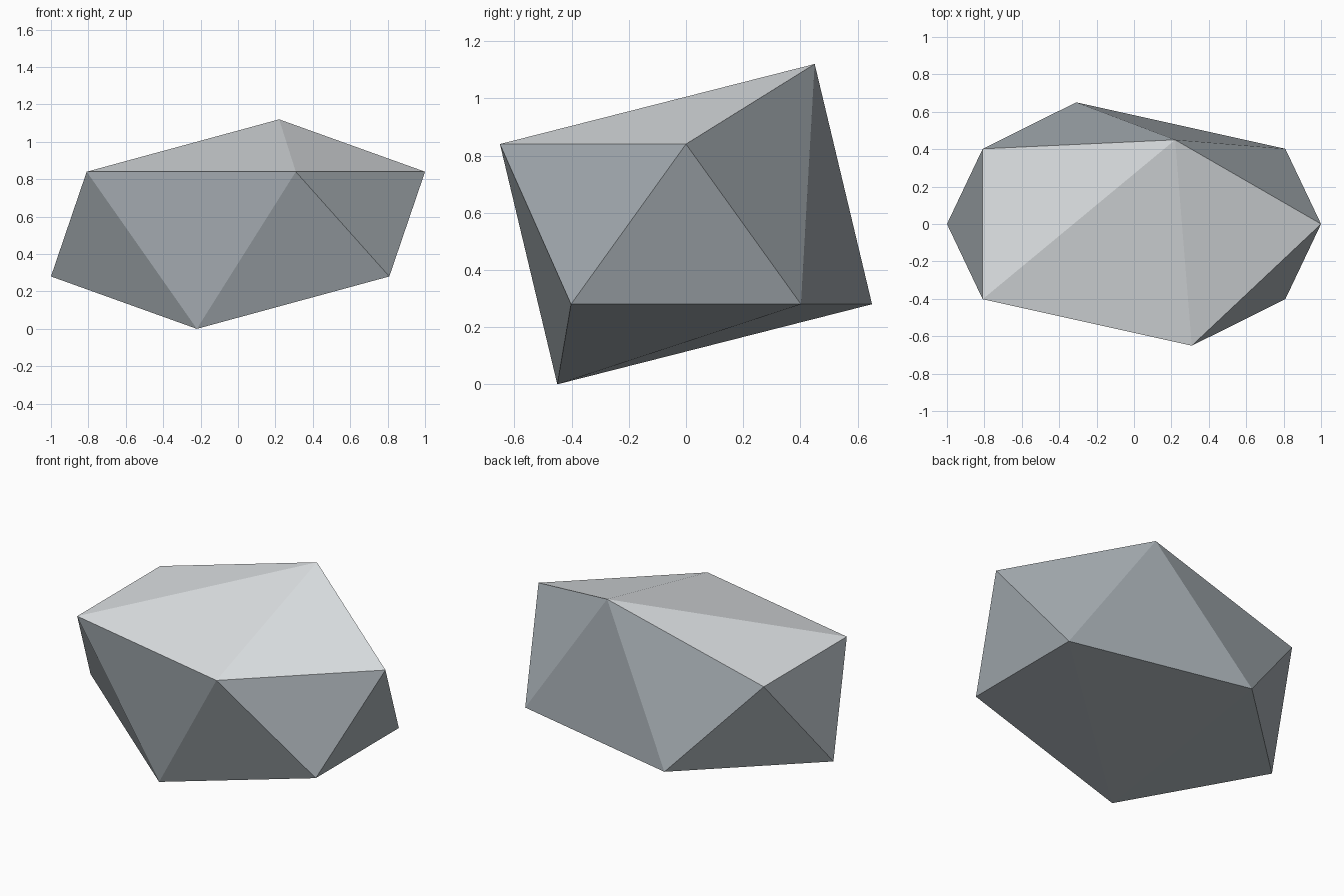
import bpy, bmesh, math

if "Cube" in bpy.data.objects:
    bpy.data.objects.remove(bpy.data.objects["Cube"])

RING_Y = 0.684          # rings are flattened front to back
LOW, HIGH, TOP = 0.28, 0.84, 1.12


def flat_colour(name, rgb):
    mat = bpy.data.materials.new(name)
    mat.diffuse_color = (*rgb, 1.0)
    mat.use_nodes = True
    mat.node_tree.nodes["Principled BSDF"].inputs["Base Color"].default_value = mat.diffuse_color
    return mat


side_grey = flat_colour("blue grey stone", (0.39, 0.43, 0.46))
top_grey = flat_colour("pale grey stone", (0.75, 0.78, 0.80))

bm = bmesh.new()
for i in range(5):
    a = math.radians(72 * i)
    if i == 1:
        # Raised peak, and its opposite as the lowest corner
        x, y = 0.22, 0.45
        bm.verts.new((x, y, TOP))
        bm.verts.new((-x, -y, 0.0))
    else:
        # Upper ring corner, and its opposite on the lower ring
        x, y = math.cos(a), RING_Y * math.sin(a)
        bm.verts.new((x, y, HIGH))
        bm.verts.new((-x, -y, LOW))

# Wrap flat facets around the corners
bmesh.ops.convex_hull(bm, input=bm.verts[:])
bmesh.ops.recalc_face_normals(bm, faces=bm.faces[:])

# Pale top: facets lying wholly above the upper ring
for f in bm.faces:
    f.material_index = int(all(v.co.z > HIGH - 0.01 for v in f.verts))

mesh = bpy.data.meshes.new("rock")
bm.to_mesh(mesh)
bm.free()
mesh.materials.append(side_grey)
mesh.materials.append(top_grey)
rock = bpy.data.objects.new("rock", mesh)
bpy.context.collection.objects.link(rock)
